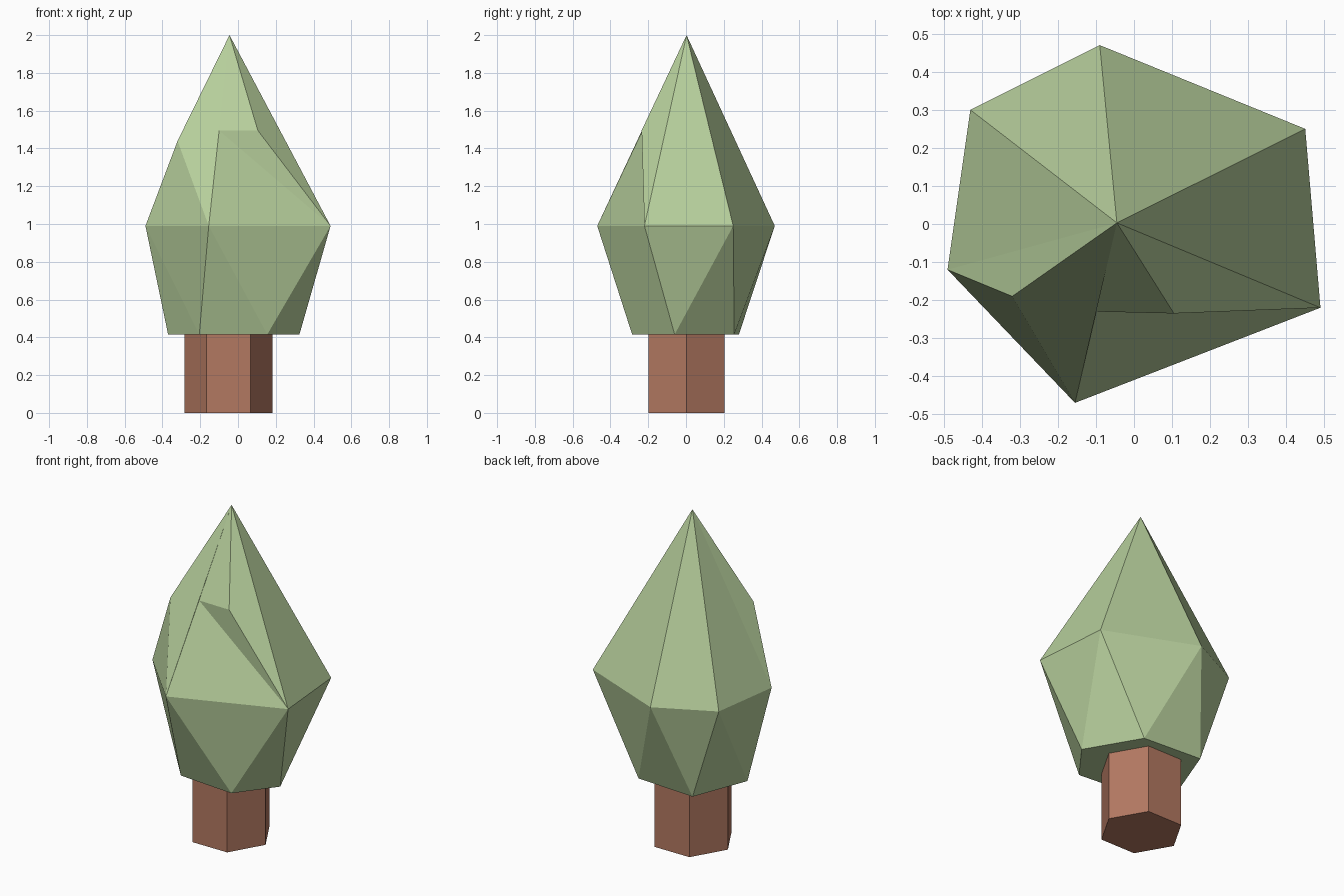
import bpy
import bmesh
from mathutils import Vector

if "Cube" in bpy.data.objects:
    bpy.data.objects.remove(bpy.data.objects["Cube"])


def coloured(obj, name, rgb):
    mat = bpy.data.materials.new(name)
    mat.diffuse_color = (*rgb, 1)
    mat.use_nodes = True
    mat.node_tree.nodes["Principled BSDF"].inputs["Base Color"].default_value = mat.diffuse_color
    obj.data.materials.append(mat)


# Trunk: hexagonal prism
bpy.ops.mesh.primitive_cylinder_add(vertices=6, radius=0.233, depth=0.42,
                                    location=(-0.05, 0.003, 0.21),
                                    rotation=(0, 0, 0.5235988))
trunk = bpy.context.object
trunk.name = "trunk"
coloured(trunk, "bark", (0.45, 0.19, 0.12))

# Foliage rings, counter-clockwise from the front
waist = [(-0.155, -0.47), (0.49, -0.22), (0.45, 0.25),
         (-0.09, 0.47), (-0.43, 0.30), (-0.49, -0.12)]
hem = [(0.155, -0.285), (0.325, -0.06), (0.14, 0.255),
       (-0.24, 0.28), (-0.37, -0.06), (-0.205, -0.255)]

bm = bmesh.new()
mid = [bm.verts.new((x, y, 0.99)) for x, y in waist]
low = [bm.verts.new((x, y, 0.415)) for x, y in hem]
apex = bm.verts.new((-0.045, 0.003, 2.0))
bulge = bm.verts.new((-0.32, -0.19, 1.44))
notch_l = bm.verts.new((-0.10, -0.23, 1.495))
notch_r = bm.verts.new((0.105, -0.235, 1.495))

# Lower skirt: zigzag of triangles, closed underneath
for i in range(6):
    j = (i + 1) % 6
    bm.faces.new((mid[i], low[i], mid[j]))
    bm.faces.new((low[i], low[j], mid[j]))
bm.faces.new(low[::-1])

# Upper cone: plain back and right sides
for i in range(1, 5):
    bm.faces.new((mid[i], mid[i + 1], apex))

# Left bulge and front notch
front, right, left = mid[0], mid[1], mid[5]
for tri in ((left, bulge, apex), (left, front, bulge), (bulge, front, apex),
            (front, notch_l, apex), (front, right, notch_l),
            (notch_l, right, notch_r), (notch_l, notch_r, apex),
            (notch_r, right, apex)):
    bm.faces.new(tri)
bmesh.ops.recalc_face_normals(bm, faces=bm.faces)

mesh = bpy.data.meshes.new("foliage")
bm.to_mesh(mesh)
bm.free()
foliage = bpy.data.objects.new("foliage", mesh)
bpy.context.collection.objects.link(foliage)
coloured(foliage, "leaves", (0.47, 0.62, 0.33))
